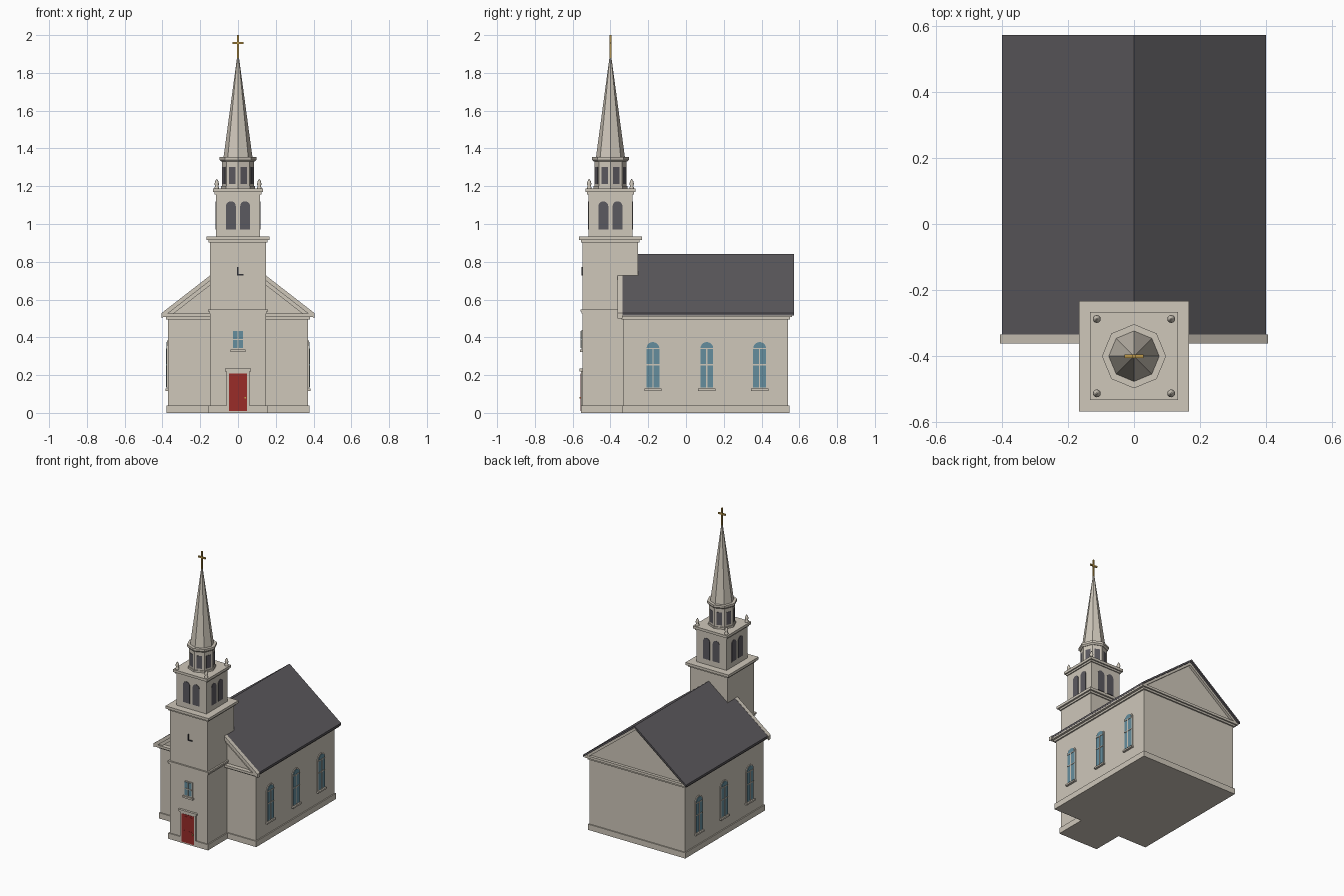
import bpy, bmesh, math
from mathutils import Vector

if "Cube" in bpy.data.objects:
    bpy.data.objects.remove(bpy.data.objects["Cube"], do_unlink=True)


def material(name, r, g, b):
    m = bpy.data.materials.new(name)
    m.use_nodes = True
    m.diffuse_color = (r, g, b, 1)
    m.node_tree.nodes["Principled BSDF"].inputs["Base Color"].default_value = (r, g, b, 1)
    return m


STONE = material("pale stone", 0.62, 0.57, 0.49)
SLATE = material("dark slate", 0.105, 0.098, 0.108)
GLASS = material("blue glass", 0.13, 0.27, 0.34)
RED = material("red door paint", 0.32, 0.025, 0.022)
GOLD = material("gold", 0.55, 0.34, 0.07)
LOUVRE = material("louvre grey", 0.105, 0.1, 0.115)
DARK = material("dark iron", 0.03, 0.03, 0.035)

TY = -0.40                      # tower axis
FRONT, RIGHT, BACK, LEFT = 0, -90, 180, 90   # outward direction, degrees from the front


def finish(name, bm, mat):
    bmesh.ops.recalc_face_normals(bm, faces=bm.faces)
    me = bpy.data.meshes.new(name)
    bm.to_mesh(me)
    bm.free()
    me.materials.append(mat)
    ob = bpy.data.objects.new(name, me)
    bpy.context.collection.objects.link(ob)
    return ob


def prism(name, pts, mat, w0, w1, facing=FRONT, origin=(0, 0, 0)):
    """Extrude an outline (across, up) from depth w0 to w1 along the facing direction."""
    a = math.radians(facing)
    n = Vector((math.sin(a), -math.cos(a), 0))
    u = Vector((0, 0, 1)).cross(n)
    o = Vector(origin)
    bm = bmesh.new()
    rings = [[bm.verts.new(o + u * x + n * w + Vector((0, 0, z))) for x, z in pts]
             for w in (w0, w1)]
    for ring in rings:
        bm.faces.new(ring)
    for i in range(len(pts)):
        j = (i + 1) % len(pts)
        bm.faces.new((rings[0][i], rings[0][j], rings[1][j], rings[1][i]))
    return finish(name, bm, mat)


def rect(x0, x1, z0, z1):
    return [(x0, z0), (x1, z0), (x1, z1), (x0, z1)]


def arch(cx, half, z0, top, steps=10):
    spring = top - half
    arc = [(cx + half * math.cos(math.pi * i / steps),
            spring + half * math.sin(math.pi * i / steps)) for i in range(steps + 1)]
    return [(cx - half, z0), (cx + half, z0)] + arc


def box(name, hx, y0, y1, z0, z1, mat=STONE):
    return prism(name, rect(-hx, hx, z0, z1), mat, -y1, -y0)


def tower_block(name, half, z0, z1):
    return box(name, half, TY - half, TY + half, z0, z1)


def lathe(name, profile, mat, sides, center, smooth=False):
    """Stack of rings from (radius, height) pairs, one corner on the axis."""
    bm = bmesh.new()
    rings = [[bm.verts.new((center[0] + r * math.cos(2 * math.pi * i / sides),
                            center[1] + r * math.sin(2 * math.pi * i / sides), z))
              for i in range(sides)] for r, z in profile]
    for lo, hi in zip(rings, rings[1:]):
        for i in range(sides):
            j = (i + 1) % sides
            bm.faces.new((lo[i], lo[j], hi[j], hi[i])).smooth = smooth
    bm.faces.new(rings[0])
    bm.faces.new(rings[-1])
    return finish(name, bm, mat)


# Nave walls, plinth and eaves
EAVE_X, RIDGE, SLOPE = 0.40, 0.84, 0.775


def chevron(drop_top, drop_bottom, half):
    def z(x, d):
        return RIDGE - SLOPE * x - d
    return [(-half, z(half, drop_top)), (0, z(0, drop_top)), (half, z(half, drop_top)),
            (half, z(half, drop_bottom)), (0, z(0, drop_bottom)), (-half, z(half, drop_bottom))]


prism("nave_walls", [(-0.37, 0), (0.37, 0), (0.37, 0.535), (0, 0.825), (-0.37, 0.535)],
      STONE, -0.54, 0.33)
box("nave_plinth", 0.378, -0.338, 0.548, 0, 0.04)
box("nave_frieze", 0.38, -0.342, 0.55, 0.495, 0.51)
box("nave_cornice", 0.395, -0.36, 0.56, 0.508, 0.525)
prism("nave_roof", chevron(0, 0.015, EAVE_X), SLATE, -0.572, 0.337)
prism("front_rake_cornice", chevron(-0.002, 0.026, 0.405), STONE, 0.335, 0.362)
prism("front_rake_moulding", chevron(0.02, 0.05, 0.37), STONE, 0.32, 0.348)
prism("rear_rake_moulding", chevron(0.013, 0.035, 0.385), STONE, -0.558, -0.53)

# Nave windows
for side, facing, sx in (("right", RIGHT, -1), ("left", LEFT, 1)):
    for k, y in enumerate((-0.175, 0.11, 0.39)):
        tag = f"{side}_{k + 1}"
        put = dict(facing=facing, origin=(sx * 0.37, y, 0))
        prism("window_frame_" + tag, arch(0, 0.041, 0.125, 0.383), STONE, -0.01, 0.005, **put)
        prism("window_glass_" + tag, arch(0, 0.034, 0.135, 0.375), GLASS, 0, 0.008, **put)
        prism("window_mullion_" + tag, rect(-0.003, 0.003, 0.135, 0.342), STONE, 0, 0.011, **put)
        for j, z in enumerate((0.255, 0.34)):
            prism(f"window_bar_{tag}_{j + 1}", rect(-0.034, 0.034, z - 0.003, z + 0.003),
                  STONE, 0, 0.011, **put)
        prism("window_sill_" + tag, rect(-0.046, 0.046, 0.117, 0.128), STONE, -0.01, 0.015, **put)

# Tower stages with their cornices
tower_block("tower_shaft", 0.147, 0, 0.92)
tower_block("tower_plinth", 0.155, 0, 0.04)
tower_block("tower_band_lower", 0.152, 0.525, 0.538)
tower_block("tower_band_upper", 0.158, 0.536, 0.548)
tower_block("tower_cornice_lower", 0.155, 0.903, 0.918)
tower_block("tower_cornice_upper", 0.167, 0.916, 0.934)
tower_block("belfry", 0.117, 0.93, 1.175)
tower_block("belfry_cornice_lower", 0.124, 1.157, 1.171)
tower_block("belfry_cornice_upper", 0.133, 1.169, 1.187)

# Paired belfry openings on all four sides
for name, facing in (("front", FRONT), ("right", RIGHT), ("back", BACK), ("left", LEFT)):
    for k, x in enumerate((-0.0375, 0.0375)):
        prism(f"belfry_louvre_{name}_{k + 1}", arch(x, 0.026, 0.972, 1.12), LOUVRE,
              0.112, 0.12, facing, (0, TY, 0))

# Corner pinnacles
for sx in (-1, 1):
    for sy in (-1, 1):
        lathe(f"pinnacle_{'left' if sx > 0 else 'right'}_{'back' if sy > 0 else 'front'}",
              [(0.012, 1.185), (0.012, 1.195), (0.008, 1.2), (0.012, 1.212),
               (0.009, 1.225), (0.002, 1.238)],
              STONE, 12, (sx * 0.1125, TY + sy * 0.1125), True)

# Octagonal lantern, spire and cross
axis = (0, TY)
lathe("lantern", [(0.085, 1.18), (0.085, 1.345)], STONE, 8, axis)
lathe("lantern_base", [(0.09, 1.185), (0.09, 1.2)], STONE, 8, axis)
lathe("lantern_cornice", [(0.088, 1.33), (0.097, 1.34), (0.097, 1.355)], STONE, 8, axis)
apothem = 0.085 * math.cos(math.pi / 8)
for i in range(8):
    prism(f"lantern_opening_{i + 1}", rect(-0.018, 0.018, 1.213, 1.302), LOUVRE,
          apothem - 0.004, apothem + 0.002, 22.5 + 45 * i, (0, TY, 0))
lathe("spire", [(0.077, 1.35), (0.004, 1.89)], STONE, 8, axis)
box("cross_post", 0.005, TY - 0.005, TY + 0.005, 1.88, 2.0, GOLD)
box("cross_arm", 0.028, TY - 0.005, TY + 0.005, 1.953, 1.963, GOLD)

# Entrance door, with panels and knob
tower_front = dict(origin=(0, TY - 0.147, 0))
prism("door_frame", rect(-0.06, 0.06, 0, 0.222), STONE, -0.01, 0.009, **tower_front)
prism("door_lintel", rect(-0.07, 0.07, 0.22, 0.234), STONE, -0.01, 0.016, **tower_front)
prism("door", rect(-0.047, 0.047, 0.01, 0.208), RED, 0, 0.011, **tower_front)
for k, (z0, z1) in enumerate(((0.025, 0.095), (0.115, 0.195))):
    for s in (-1, 1):
        x = s * 0.02
        prism(f"door_panel_{k + 1}_{'left' if s > 0 else 'right'}",
              rect(x - 0.014, x + 0.014, z0, z1), RED, 0, 0.0125, **tower_front)
prism("door_knob", rect(0.035, 0.042, 0.075, 0.085), GOLD, 0, 0.016, **tower_front)

# Small window above the door
prism("tower_window_frame", rect(-0.033, 0.033, 0.335, 0.44), STONE, -0.01, 0.005, **tower_front)
prism("tower_window_glass", rect(-0.027, 0.027, 0.343, 0.434), GLASS, 0, 0.008, **tower_front)
prism("tower_window_mullion", rect(-0.003, 0.003, 0.343, 0.434), STONE, 0, 0.011, **tower_front)
prism("tower_window_bar", rect(-0.027, 0.027, 0.386, 0.392), STONE, 0, 0.011, **tower_front)
prism("tower_window_sill", rect(-0.04, 0.04, 0.322, 0.335), STONE, -0.01, 0.014, **tower_front)

# Clock hands
prism("clock_minute_hand", rect(-0.004, 0.003, 0.728, 0.772), DARK, 0, 0.006, **tower_front)
prism("clock_hour_hand", rect(-0.004, 0.028, 0.728, 0.735), DARK, 0, 0.006, **tower_front)
